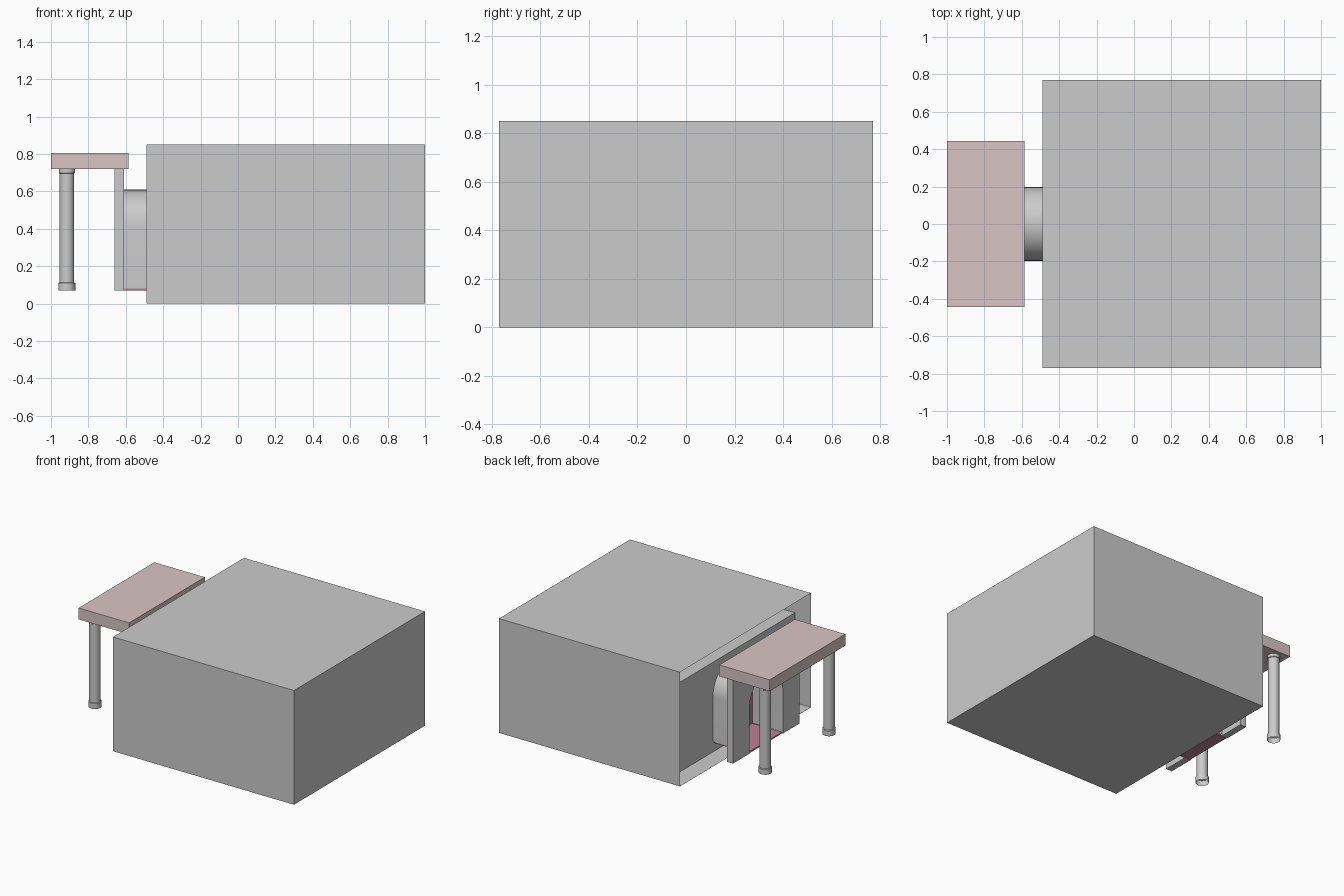
import bpy, bmesh, math

if "Cube" in bpy.data.objects:
    bpy.data.objects.remove(bpy.data.objects["Cube"])


def paint(obj, name, color):
    mat = bpy.data.materials.get(name) or bpy.data.materials.new(name)
    mat.diffuse_color = color
    mat.use_nodes = True
    mat.node_tree.nodes["Principled BSDF"].inputs["Base Color"].default_value = mat.diffuse_color
    obj.data.materials.append(mat)


def from_bmesh(name, bm, smooth=False):
    mesh = bpy.data.meshes.new(name)
    bm.to_mesh(mesh)
    bm.free()
    obj = bpy.data.objects.new(name, mesh)
    bpy.context.collection.objects.link(obj)
    if smooth:
        bpy.ops.object.select_all(action='DESELECT')
        obj.select_set(True)
        bpy.context.view_layer.objects.active = obj
        bpy.ops.object.shade_smooth_by_angle(angle=math.radians(35))
    return obj


def box(name, lo, hi, open_left=False):
    bm = bmesh.new()
    bmesh.ops.create_cube(bm, size=1)
    for v in bm.verts:
        v.co = [(a + b) / 2 + c * (b - a) for a, b, c in zip(lo, hi, v.co)]
    bm.normal_update()
    if open_left:
        faces = [f for f in bm.faces if f.normal.x < -0.9]
        bmesh.ops.delete(bm, geom=faces, context='FACES')
    return from_bmesh(name, bm)


def arch(r, z0, spring, n=24):
    pts = [(r, z0)]
    pts += [(r * math.cos(math.pi * i / n), spring + r * math.sin(math.pi * i / n))
            for i in range(n + 1)]
    return pts + [(-r, z0)]


def extrude_x(name, pts, x0, x1, closed=True, smooth=False):
    # outline given in (y, z), swept along x; open outlines stay sheets
    bm = bmesh.new()
    a = [bm.verts.new((x0, y, z)) for y, z in pts]
    b = [bm.verts.new((x1, y, z)) for y, z in pts]
    n = len(pts)
    for i in range(n if closed else n - 1):
        j = (i + 1) % n
        bm.faces.new((a[i], b[i], b[j], a[j]))
    if closed:
        bm.faces.new(a)
        bm.faces.new(b[::-1])
    # outward for a counter-clockwise outline
    bm.normal_update()
    if closed:
        bmesh.ops.recalc_face_normals(bm, faces=bm.faces[:])
    elif bm.faces[:][0].normal.y < 0:
        bmesh.ops.reverse_faces(bm, faces=bm.faces[:])
    return from_bmesh(name, bm, smooth)


def lathe(name, prof, x, y, n=24):
    bm = bmesh.new()
    rings = [[bm.verts.new((x + r * math.cos(2 * math.pi * i / n),
                            y + r * math.sin(2 * math.pi * i / n), z))
              for i in range(n)] for r, z in prof]
    for lo, hi in zip(rings, rings[1:]):
        for i in range(n):
            j = (i + 1) % n
            bm.faces.new((lo[i], lo[j], hi[j], hi[i]))
    return from_bmesh(name, bm, True)


# Outer shell, open on the entrance side, with the stepped wall inside
box("outer_shell", (-0.49, -0.77, 0), (1, 0.77, 0.85), open_left=True)
box("recessed_wall", (-0.36, -0.767, 0.003), (0.99, 0.767, 0.67))

# Portal slab with an arched opening
outline = [(0.39, 0.07), (0.39, 0.72), (-0.39, 0.72), (-0.39, 0.07)]
extrude_x("portal", outline + arch(0.195, 0.07, 0.41)[::-1], -0.66, -0.61)

# Passage vault, with door and floor
extrude_x("vault", arch(0.197, 0.08, 0.413), -0.61, -0.36, closed=False, smooth=True)
door = extrude_x("door", arch(0.194, 0.08, 0.41), -0.41, -0.37)
floor = box("passage_floor", (-0.655, -0.194, 0.07), (-0.37, 0.194, 0.08))
for part in (door, floor):
    paint(part, "door_red", (0.5, 0.22, 0.3, 1))

# Canopy and its columns
canopy = box("canopy", (-1, -0.445, 0.72), (-0.585, 0.445, 0.805))
paint(canopy, "canopy_red", (0.7, 0.56, 0.56, 1))
profile = [(0.045, 0.07), (0.045, 0.11), (0.039, 0.113),
           (0.039, 0.695), (0.043, 0.698), (0.043, 0.72)]
for side, label in ((-1, "front"), (1, "back")):
    lathe(label + "_column", profile, -0.915, side * 0.375)
